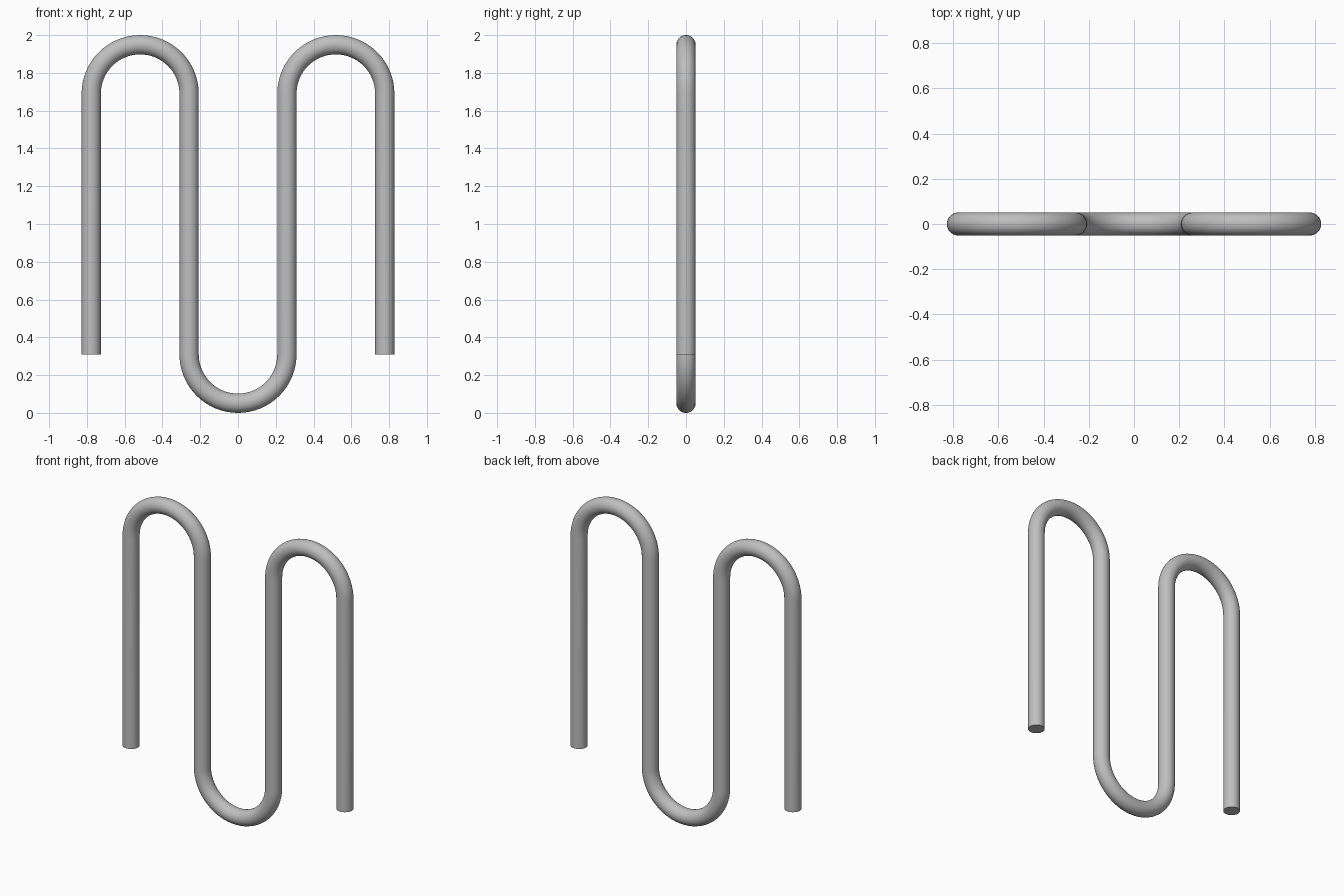
import bpy
from math import cos, sin, pi, radians

cube = bpy.data.objects.get("Cube")
if cube:
    bpy.data.objects.remove(cube)

TUBE = 0.051               # tube radius
BEND = 0.259               # centreline radius of each bend
LOW = TUBE + BEND          # height of the lower bend centre and free ends
HIGH = 2 - LOW             # height of the upper bend centres
STEPS = 32

steel = bpy.data.materials.new("grey steel")
steel.use_nodes = True
colour = (0.52, 0.52, 0.52, 1)
steel.diffuse_color = colour
steel.node_tree.nodes["Principled BSDF"].inputs["Base Color"].default_value = colour


def bend(cx, cz, side):
    """Half circle from left to right, over (side 1) or under (side -1)."""
    return [(cx - BEND * cos(pi * i / STEPS), 0, cz + side * BEND * sin(pi * i / STEPS))
            for i in range(STEPS + 1)]


# Centreline: leg, arch, dip, arch, leg
path = [(-3 * BEND, 0, LOW)]
path += bend(-2 * BEND, HIGH, 1) + bend(0, LOW, -1) + bend(2 * BEND, HIGH, 1)
path += [(3 * BEND, 0, LOW)]

# Round tube swept along the centreline with flat closed ends
curve = bpy.data.curves.new("wave_tube", "CURVE")
curve.dimensions = "3D"
curve.bevel_depth = TUBE
curve.bevel_resolution = 14
curve.use_fill_caps = True
spline = curve.splines.new("POLY")
spline.points.add(len(path) - 1)
for point, co in zip(spline.points, path):
    point.co = (*co, 1)
curve.materials.append(steel)
tube = bpy.data.objects.new("wave_tube", curve)
bpy.context.collection.objects.link(tube)

# Turn into a mesh and smooth it, keeping the end rims sharp
bpy.ops.object.select_all(action="DESELECT")
tube.select_set(True)
bpy.context.view_layer.objects.active = tube
bpy.ops.object.convert(target="MESH")
bpy.ops.object.shade_smooth_by_angle(angle=radians(40))
